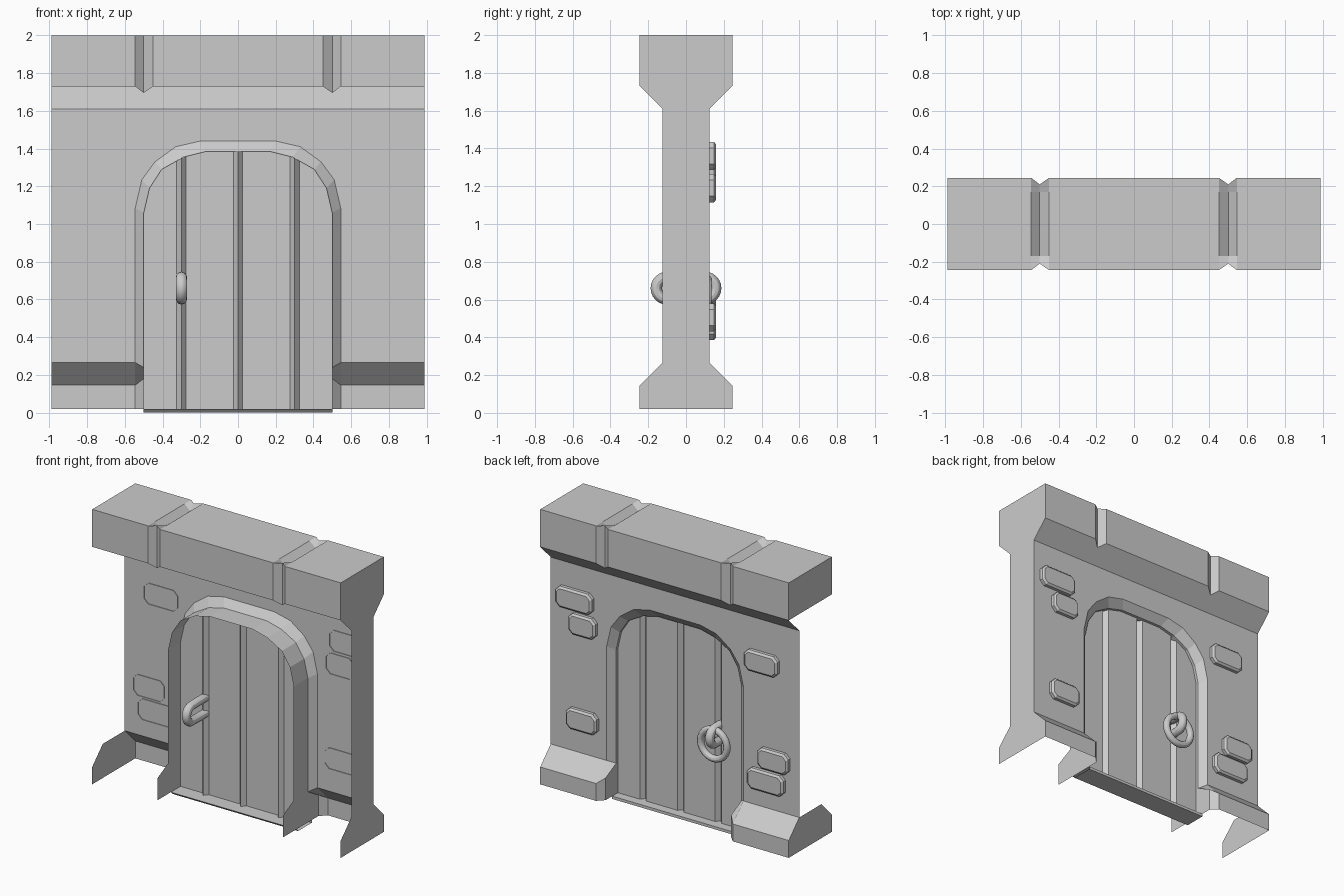
import bpy, bmesh, math
from mathutils import Vector

if "Cube" in bpy.data.objects:
    bpy.data.objects.remove(bpy.data.objects["Cube"])


def mesh_object(name, verts, faces):
    me = bpy.data.meshes.new(name)
    me.from_pydata(verts, [], faces)
    bm = bmesh.new()
    bm.from_mesh(me)
    bmesh.ops.recalc_face_normals(bm, faces=bm.faces)
    bm.to_mesh(me)
    bm.free()
    ob = bpy.data.objects.new(name, me)
    bpy.context.collection.objects.link(ob)
    return ob


def loft(name, rows):
    """Skin a list of equally long point rows."""
    n = len(rows[0])
    verts = [p for r in rows for p in r]
    faces = [(i * n + j, i * n + j + 1, (i + 1) * n + j + 1, (i + 1) * n + j)
             for i in range(len(rows) - 1) for j in range(n - 1)]
    return mesh_object(name, verts, faces)


def panel(name, pts):
    return mesh_object(name, pts, [tuple(range(len(pts)))])


def mirrored(half):
    return [(-x, z) for x, z in half] + [(x, z) for x, z in reversed(half)]


W = 0.99
arch_in = mirrored([(.5, .24), (.5, 1.06), (.47, 1.19), (.405, 1.29), (.29, 1.355), (.17, 1.385)])
arch_out = mirrored([(.545, .265), (.545, 1.085), (.51, 1.235), (.44, 1.33), (.33, 1.41), (.2, 1.44)])

# Top beam with V grooves, and the slope under it on the back
rows = []
for x, Y, top in [(-W, .245, 2), (-.545, .245, 2), (-.5, .21, 1.96), (-.45, .245, 2),
                  (.45, .245, 2), (.5, .21, 1.96), (.545, .245, 2), (W, .245, 2)]:
    rows.append([(x, -Y, Y + 1.485), (x, -Y, 2), (x, -.17, top), (x, .17, top),
                 (x, Y, 2), (x, Y, Y + 1.485), (x, .125, 1.61)])
loft("top_beam", rows)

# Single wall sheet around the arch (front side is open)
outline = [(-W, .265)] + arch_out + [(W, .265), (W, 1.61), (-W, 1.61)]
panel("wall", [(x, .125, z) for x, z in outline])

# Bevelled arch reveal
loft("arch_reveal", [[(x, .125, z) for x, z in arch_out],
                     [(x, .08, z) for x, z in arch_in],
                     [(x, -.08, z) for x, z in arch_in]])

# Base plinths on the back and jamb feet
for s, side in ((-1, "left"), (1, "right")):
    loft("plinth_" + side, [
        [(s * W, .245, .02), (s * W, .245, .145), (s * W, .125, .265)],
        [(s * .545, .245, .02), (s * .545, .245, .145), (s * .545, .125, .265)],
        [(s * .5, .2, .02), (s * .5, .2, .18), (s * .5, .08, .24)]])
    panel("jamb_foot_" + side, [(s * .5, y, z) for y, z in
          [(-.2, .02), (.2, .02), (.2, .18), (.08, .24), (-.08, .24), (-.2, .18)]])

# End panels: full height on the right, base and beam only on the left
foot = [(.125, .265), (.245, .145), (.245, .02)]
head = [(.245, 2), (.245, 1.73), (.125, 1.61)]


def profile(x, half):
    return [(x, y, z) for y, z in half] + [(x, -y, z) for y, z in reversed(half)]


panel("end_right", profile(W, head + foot))
panel("end_left_base", profile(-W, foot))
panel("end_left_beam", profile(-W, head[:2]))

# Plank door with V grooves, trimmed to the arch
depth = {}
for x, z in arch_in:
    depth[x] = .06
for g in (-.3, 0, .3):
    for k in [k for k in depth if abs(k - g) < .026]:
        del depth[k]
    depth[g - .025] = depth[g + .025] = .06
    depth[g] = .03


def arch_height(x):
    if abs(x) >= .5:
        return 1.06
    for (x0, z0), (x1, z1) in zip(arch_in[1:-1], arch_in[2:-1]):
        if x0 <= x <= x1 and x1 > x0:
            return z0 + (z1 - z0) * (x - x0) / (x1 - x0)
    return 1.385


xs = sorted(depth)
loft("plank_door", [[(x, depth[x], .02) for x in xs],
                    [(x, depth[x], arch_height(x)) for x in xs]])

# Threshold
sill = [(-.05, .02), (.125, .02), (.125, 0), (-.03, 0), (-.05, .02)]
loft("threshold", [[(x, y, z) for y, z in sill] for x in (-.5, .5)])

# Raised bricks on the back: centre x, centre z, width, height
for cx, cz, w, h in [(-.7, 1.305, .265, .15), (.79, 1.36, .29, .15), (.725, 1.19, .215, .15),
                     (-.795, .625, .245, .15), (-.735, .46, .29, .15), (.73, .505, .245, .15)]:
    rows = []
    for y, inset in ((.12, 0), (.148, 0), (.16, .014)):
        a, b, c = w / 2 - inset, h / 2 - inset, .032 - inset * .5
        q = [(a, b - c), (a - c, b), (c - a, b), (-a, b - c),
             (-a, c - b), (c - a, -b), (a - c, -b), (a, c - b)]
        rows.append([(cx + x, y, cz + z) for x, z in q + q[:1]])
    loft("brick", rows)
    panel("brick_face", rows[-1][:-1])


# Door handle: long loop through the door and a hanging ring on the back
def torus(name, loc, rot, major, minor):
    bpy.ops.mesh.primitive_torus_add(major_segments=24, minor_segments=12, location=(0, 0, 0),
                                     major_radius=major, minor_radius=minor)
    ob = bpy.context.object
    ob.name = name
    from mathutils import Euler
    ob.data.transform(Euler(rot).to_matrix().to_4x4())
    ob.location = loc
    bpy.ops.object.shade_smooth_by_angle()
    return ob


loop = torus("handle_loop", (-.3, 0, .66), (0, math.pi / 2, 0), .0575, .03)
for v in loop.data.vertices:
    if abs(v.co.y) > 1e-4:
        v.co.y += math.copysign(.1, v.co.y)
torus("handle_ring", (-.3, .112, .605), (math.pi / 2, 0, 0), .105, .024)
